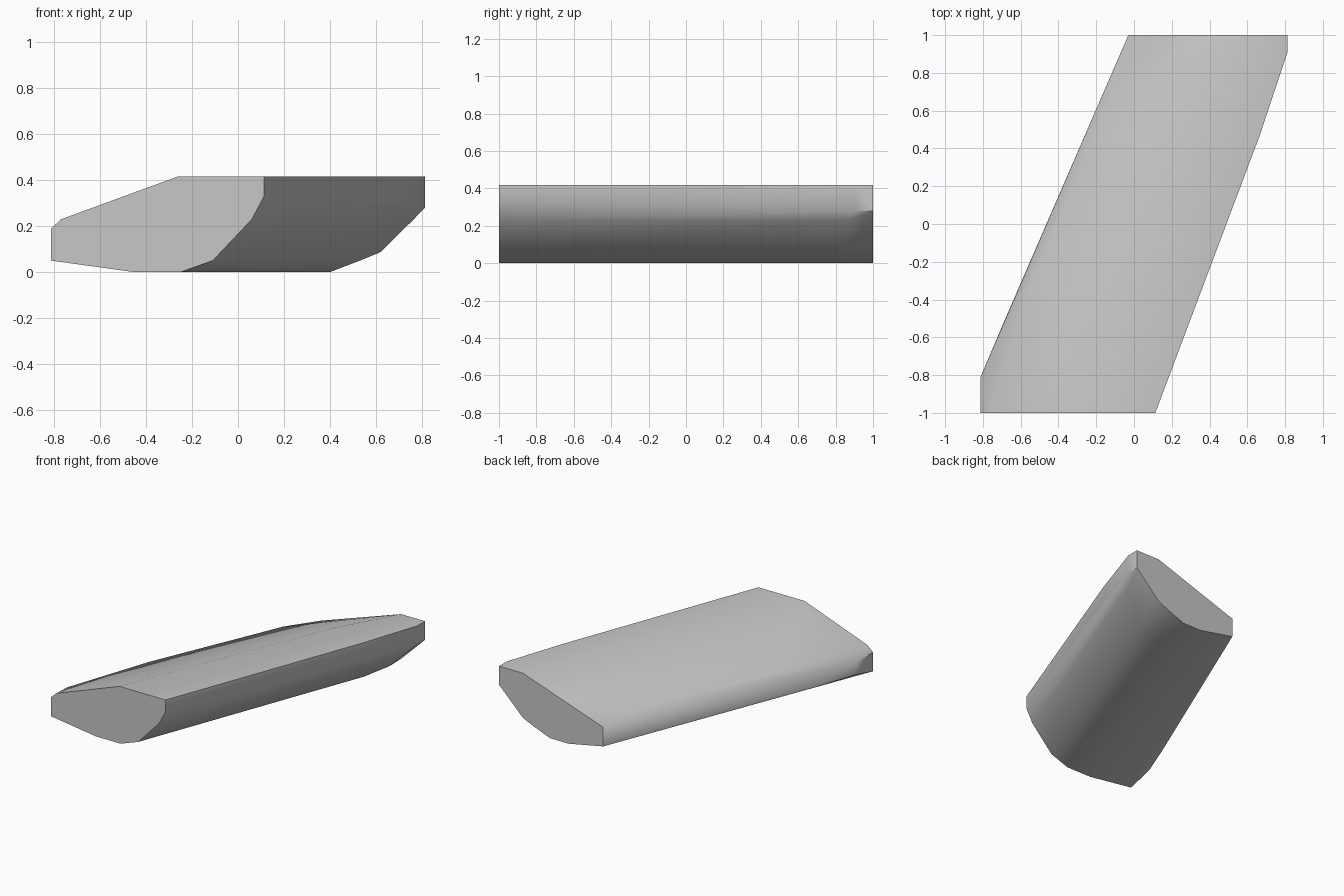
import bpy, bmesh, math

cube = bpy.data.objects.get("Cube")
if cube:
    bpy.data.objects.remove(cube, do_unlink=True)

# Plain grey finish
grey = bpy.data.materials.new("plain grey")
grey.use_nodes = True
colour = (0.57, 0.57, 0.57, 1)
grey.diffuse_color = colour
grey.node_tree.nodes["Principled BSDF"].inputs["Base Color"].default_value = colour

# Cross-sections (x, z) along the slanted bar, keyed by y
sections = {
    -1.0: [(-.813, .05), (-.45, 0), (-.25, 0), (-.11, .05), (.06, .23),
           (.113, .33), (.113, .417), (-.26, .417), (-.77, .23), (-.813, .19)],
    -0.81: [(-.813, .10), (-.813, .19)],     # end of the trimmed front corner
    -0.51: [(-.685, .085)],                  # lower corner of the thin edge
    -0.26: [(-.53, .243)],                   # rounded shoulder of the thin edge
    0.48: [(.67, .417), (.67, .32)],         # start of the back corner taper
    0.55: [(.37, .417)],                     # bend in the top ridge
    0.70: [(-.12, .243), (.40, 0), (.53, .05)],
    0.87: [(.62, .087), (.765, .23)],        # rounded underside
    0.91: [(.813, .417), (.813, .28)],       # end of the trimmed back corner
    1.0: [(-.03, .055), (.25, 0), (.40, 0), (.53, .05), (.62, .09),
          (.813, .28), (.813, .417), (.62, .417), (-.03, .195)],
}

# Slanted bar: a skin stretched over the sections
bm = bmesh.new()
for y, profile in sections.items():
    for x, z in profile:
        bm.verts.new((x, y, z))
bmesh.ops.convex_hull(bm, input=bm.verts)
loose = [v for v in bm.verts if not v.link_faces]
bmesh.ops.delete(bm, geom=loose, context='VERTS')
bmesh.ops.dissolve_limit(bm, angle_limit=math.radians(0.5),
                         verts=bm.verts, edges=bm.edges)
bmesh.ops.recalc_face_normals(bm, faces=bm.faces)

mesh = bpy.data.meshes.new("slanted_bar")
bm.to_mesh(mesh)
bm.free()
mesh.materials.append(grey)
bar = bpy.data.objects.new("slanted_bar", mesh)
bpy.context.collection.objects.link(bar)

# Smooth flanks with crisp ends
bpy.ops.object.select_all(action='DESELECT')
bar.select_set(True)
bpy.context.view_layer.objects.active = bar
bpy.ops.object.shade_smooth_by_angle(angle=math.radians(40))
